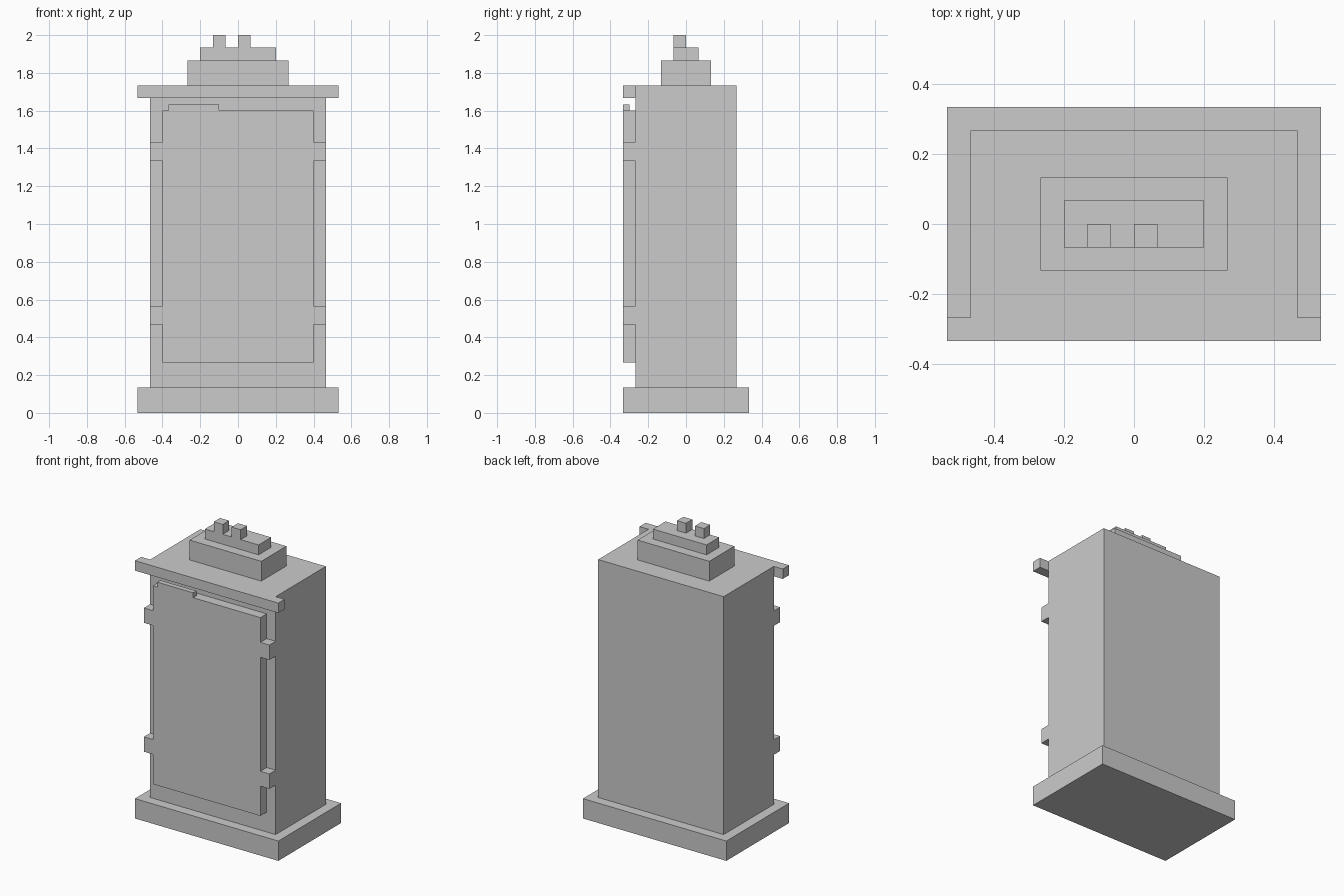
import bpy
import bmesh

if "Cube" in bpy.data.objects:
    bpy.data.objects.remove(bpy.data.objects["Cube"])

# Single flat colour
grey = bpy.data.materials.new("plain_grey")
grey.diffuse_color = (0.6, 0.6, 0.6, 1.0)
grey.use_nodes = True
grey.node_tree.nodes["Principled BSDF"].inputs["Base Color"].default_value = grey.diffuse_color

U = 1 / 15  # block unit the model is built on


def box(name, x, y, z):
    """Box spanning the (min, max) ranges, given in block units."""
    bm = bmesh.new()
    bmesh.ops.create_cube(bm, size=1)
    for v in bm.verts:
        for i, (lo, hi) in enumerate((x, y, z)):
            v.co[i] = (hi if v.co[i] > 0 else lo) * U
    mesh = bpy.data.meshes.new(name)
    bm.to_mesh(mesh)
    bm.free()
    mesh.materials.append(grey)
    obj = bpy.data.objects.new(name, mesh)
    bpy.context.collection.objects.link(obj)
    return obj


# Plinth, cabinet body and front cornice
box("plinth", (-8, 8), (-5, 5), (0, 2))
box("cabinet_body", (-7, 7), (-4, 4), (2, 26))
box("front_cornice", (-8, 8), (-5, -4), (25, 26))

# Door panel with a thin strip along its top edge
box("door_panel", (-6, 6), (-5, -4), (4, 24))
box("door_top_strip", (-5.5, -1.5), (-5, -4.5), (24, 24.5))

# Hinge blocks on both sides of the door
for side, (x0, x1) in (("left", (-7, -6)), ("right", (6, 7))):
    for level, (z0, z1) in (("lower", (7, 8.5)), ("upper", (20, 21.5))):
        box(f"{side}_{level}_hinge", (x0, x1), (-5, -4), (z0, z1))

# Stepped top with two small posts
box("top_step_lower", (-4, 4), (-2, 2), (26, 28))
box("top_step_upper", (-3, 3), (-1, 1), (28, 29))
for name, x0 in (("left_post", -2), ("right_post", 0)):
    box(name, (x0, x0 + 1), (-1, 0), (29, 30))
